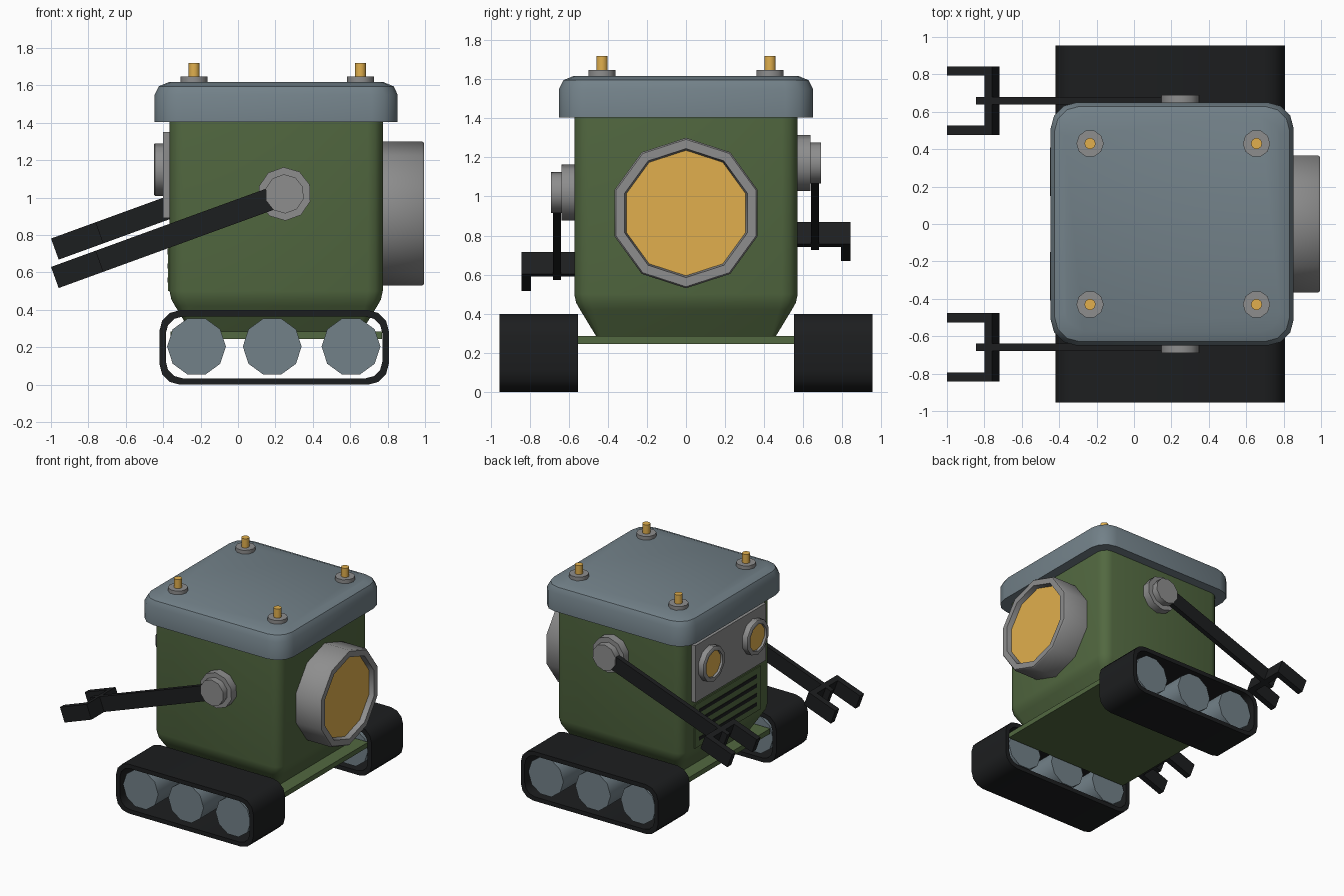
import bpy, bmesh
from math import sin, cos, pi, radians
from mathutils import Vector

if "Cube" in bpy.data.objects:
    bpy.data.objects.remove(bpy.data.objects["Cube"])


def material(name, rgb):
    m = bpy.data.materials.new(name)
    m.diffuse_color = (*rgb, 1)
    m.use_nodes = True
    m.node_tree.nodes["Principled BSDF"].inputs["Base Color"].default_value = m.diffuse_color
    return m


GREEN = material("green paint", (0.085, 0.14, 0.052))
SLATE = material("slate paint", (0.17, 0.22, 0.25))
AMBER = material("amber glass", (0.75, 0.43, 0.075))
BLACK = material("black rubber", (0.012, 0.013, 0.014))
GREY = material("grey metal", (0.27, 0.27, 0.27))


def finish(name, bm, mat, smooth=None):
    bmesh.ops.remove_doubles(bm, verts=bm.verts, dist=1e-5)
    bmesh.ops.recalc_face_normals(bm, faces=bm.faces)
    me = bpy.data.meshes.new(name)
    bm.to_mesh(me)
    bm.free()
    me.materials.append(mat)
    ob = bpy.data.objects.new(name, me)
    bpy.context.collection.objects.link(ob)
    if smooth:
        bpy.ops.object.select_all(action='DESELECT')
        ob.select_set(True)
        bpy.context.view_layer.objects.active = ob
        bpy.ops.object.shade_smooth_by_angle(angle=radians(smooth))
    return ob


def skin(name, rings, mat, caps=True, loop=False, smooth=None):
    """Joins rings of points into a surface."""
    bm = bmesh.new()
    vs = [[bm.verts.new(p) for p in r] for r in rings]
    n = len(vs[0])
    for a, b in zip(vs, vs[1:] + vs[:1] if loop else vs[1:]):
        for i in range(n):
            j = (i + 1) % n
            bm.faces.new((a[i], a[j], b[j], b[i]))
    if caps:
        bm.faces.new(vs[0])
        bm.faces.new(vs[-1])
    return finish(name, bm, mat, smooth)


def turned(name, centre, axis, profile, mat, n=10, phase=0.0, sign=1):
    """Revolves (radius, height) points about an axis through centre."""
    rings = []
    for r, h in profile:
        ring = []
        for i in range(n):
            a = phase + 2 * pi * i / n
            c, s, h2 = r * cos(a), r * sin(a), h * sign
            p = {'x': (h2, c, s), 'y': (c, h2, s), 'z': (c, s, h2)}[axis]
            ring.append(Vector(centre) + Vector(p))
        rings.append(ring)
    return skin(name, rings, mat, smooth=40)


def box(name, lo, hi, mat, place=lambda p: p):
    pts = [[place((x, y, z)) for x, y in
            ((lo[0], lo[1]), (hi[0], lo[1]), (hi[0], hi[1]), (lo[0], hi[1]))]
           for z in (lo[2], hi[2])]
    return skin(name, pts, mat)


def rounded(hx, hy, r, seg):
    pts = []
    for k, (sx, sy) in enumerate(((1, 1), (-1, 1), (-1, -1), (1, -1))):
        for i in range(seg + 1):
            a = pi / 2 * (k + i / seg)
            pts.append((sx * (hx - r) + r * cos(a), sy * (hy - r) + r * sin(a)))
    return pts


CX = 0.204


def tower(name, hx, hy, r, levels, mat, seg):
    """Stacks rounded rectangles; levels are (z, inset)."""
    rings = [[(CX + x, y, z) for x, y in rounded(hx - d, hy - d, max(r - d * .5, .02), seg)]
             for z, d in levels]
    return skin(name, rings, mat, smooth=40)


# Body, floor and lid
tower("body", 0.57, 0.572, 0.08,
      [(0.28, 0.115), (0.42, 0.03), (0.455, 0.01), (0.5, 0), (1.42, 0)], GREEN, 3)
box("floor_plate", (-0.36, -0.56, 0.245), (0.77, 0.56, 0.285), GREEN)
tower("lid", 0.65, 0.65, 0.14,
      [(1.405, 0), (1.55, 0), (1.595, 0.022), (1.617, 0.075)], SLATE, 3)

# Terminals on the lid
for x in (-0.235, 0.655):
    for y in (-0.43, 0.43):
        turned("terminal_base", (x, y, 1.61), 'z', [(.073, 0), (.073, .037)], GREY)
        turned("terminal_pin", (x, y, 1.64), 'z', [(.03, 0), (.03, .08)], AMBER)

# Large lamp on the right side
turned("lamp_housing", (0.765, 0, 0.915), 'x',
       [(.385, 0), (.385, .22), (.377, .23), (.33, .23), (.32, .185)], GREY, phase=pi / 2)
turned("lamp_glass", (0.765, 0, 0.915), 'x', [(.321, .18), (.321, .19)], AMBER, phase=pi / 2)

# Face panel and eyes on the left side
box("face_plate", (-0.4, -0.45, 0.89), (-0.36, 0.45, 1.35), GREY)
for y in (-0.28, 0.28):
    turned("eye_rim", (-0.395, y, 1.15), 'x',
           [(.14, 0), (.14, .05), (.133, .055), (.108, .055), (.105, .035)], GREY,
           phase=pi / 2, sign=-1)
    turned("eye_glass", (-0.395, y, 1.15), 'x', [(.106, .03), (.106, .038)], AMBER,
           phase=pi / 2, sign=-1)

# Vent below the face
box("vent_panel", (-0.374, -0.42, 0.5), (-0.36, 0.42, 0.85), GREEN)
for i in range(4):
    z = 0.56 + 0.075 * i
    box("vent_slot", (-0.377, -0.37, z - .014), (-0.37, 0.37, z + .014), BLACK)

# Tracks, wheels and arms on both sides
for s, shoulder_z in ((-1, 1.02), (1, 1.172)):
    loops = []
    for shrink, y in ((0, .552), (0, .955), (.034, .955), (.034, .552)):
        loops.append([(0.193 + x, s * y, 0.199 + z) for x, z in
                      rounded(.613 - shrink, .199 - shrink, .11 - shrink * .6, 3)])
    skin("track", loops, BLACK, caps=False, loop=True, smooth=35)
    for x in (-0.222, 0.183, 0.604):
        turned("wheel", (x, s * 0.57, 0.204), 'y', [(.157, 0), (.157, .355)], SLATE, sign=s)

    tilt = radians(20)
    turned("shoulder", (0.249, s * 0.56, shoulder_z), 'y',
           [(.143, 0), (.143, .077)], GREY, phase=tilt, sign=s)
    turned("shoulder_cap", (0.249, s * 0.63, shoulder_z), 'y',
           [(.105, 0), (.105, .06)], GREY, phase=tilt, sign=s)

    def along_arm(p, z0=shoulder_z, s=s):
        l, y, w = p
        return (0.249 - l * cos(tilt) + w * -sin(tilt), s * (0.66 + y),
                z0 - l * sin(tilt) + w * cos(tilt))

    box("arm_bar", (0.03, -.02, -.06), (1.143, .02, .06), BLACK, along_arm)
    box("claw_bridge", (1.052, -.183, -.06), (1.095, .183, .06), BLACK, along_arm)
    for lo, hi in ((-.183, -.133), (.133, .183)):
        box("claw_finger", (1.052, lo, -.06), (1.307, hi, .06), BLACK, along_arm)
